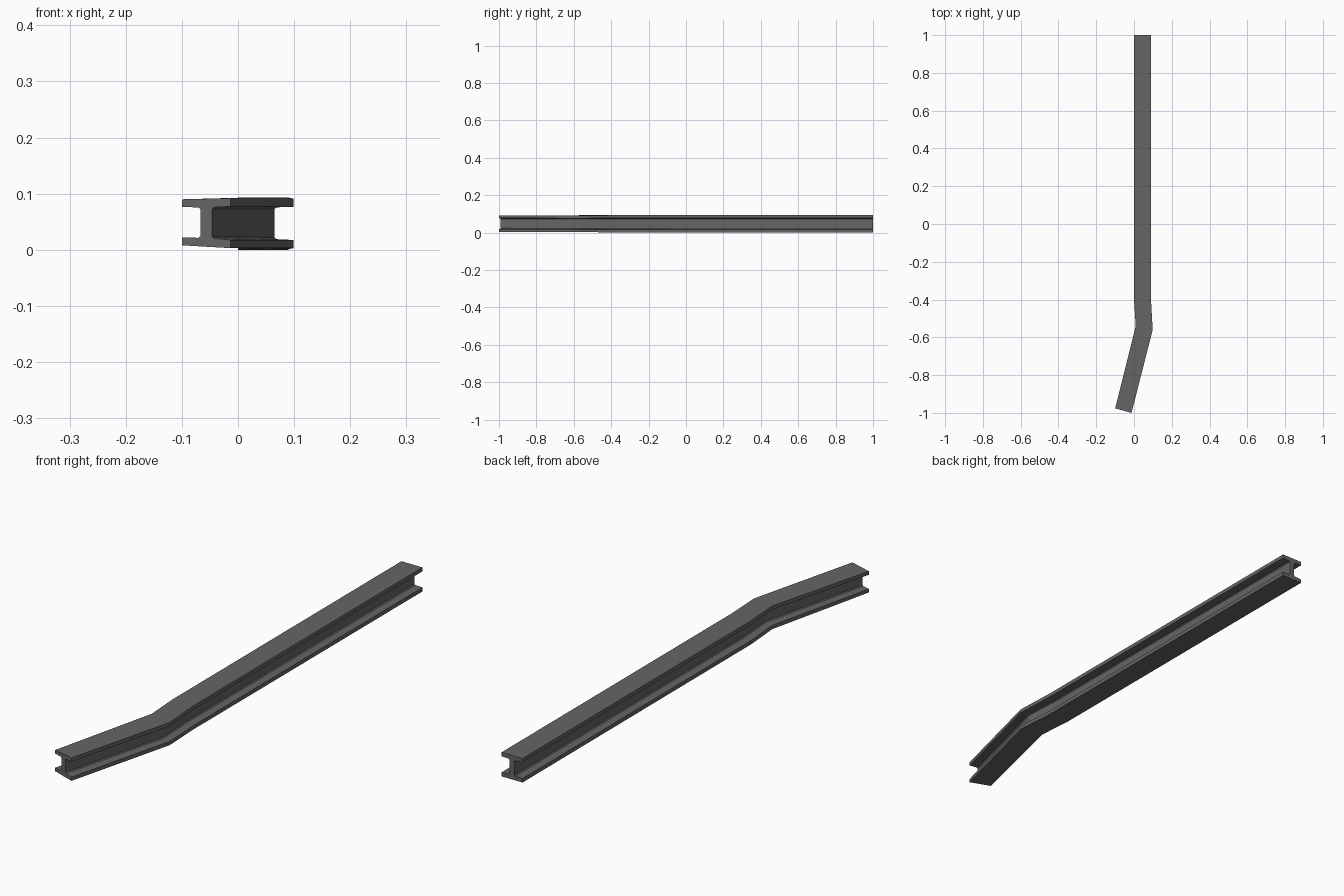
import bpy, bmesh
from mathutils import Vector

if "Cube" in bpy.data.objects:
    bpy.data.objects.remove(bpy.data.objects["Cube"])

# I-beam half profile: (side fraction 0..1, height fraction 0..1), right side bottom to top
right = [(1, 0.0), (1, 0.165), (0.66, 0.18), (0.62, 0.215),
         (0.62, 0.785), (0.66, 0.82), (1, 0.835), (1, 1.0)]
profile = right + [(1 - u, v) for u, v in reversed(right)]

# Stations along the beam: left edge xy, right edge xy, z of left/right bottom, z of left/right top
stations = [
    ((0.0, 1.0), (0.09, 1.0), (0.0, 0.0), (0.093, 0.093)),
    ((0.0, -0.40), (0.09, -0.40), (0.001, 0.001), (0.093, 0.093)),
    ((0.009, -0.54), (0.099, -0.56), (0.003, 0.003), (0.093, 0.091)),
    ((-0.1, -0.976), (-0.013, -1.0), (0.008, 0.003), (0.090, 0.092)),
]

# Sweep the profile through the bend
bm = bmesh.new()
rings = []
for l, r, bot, top in stations:
    ring = []
    for u, v in profile:
        p = Vector(l).lerp(Vector(r), u)
        zb = bot[0] + (bot[1] - bot[0]) * u
        zt = top[0] + (top[1] - top[0]) * u
        ring.append(bm.verts.new((p.x, p.y, zb + (zt - zb) * v)))
    rings.append(ring)
n = len(profile)
for a, b in zip(rings, rings[1:]):
    for i in range(n):
        j = (i + 1) % n
        bm.faces.new((a[i], a[j], b[j], b[i]))

# End caps
bm.faces.new(rings[0])
bm.faces.new(rings[-1])
bmesh.ops.recalc_face_normals(bm, faces=bm.faces)

mesh = bpy.data.meshes.new("bent_i_beam")
bm.to_mesh(mesh)
bm.free()
beam = bpy.data.objects.new("bent_i_beam", mesh)
bpy.context.collection.objects.link(beam)

# Dark steel
steel = bpy.data.materials.new("dark_steel")
steel.diffuse_color = (0.13, 0.13, 0.13, 1)
steel.use_nodes = True
steel.node_tree.nodes["Principled BSDF"].inputs["Base Color"].default_value = steel.diffuse_color
mesh.materials.append(steel)
